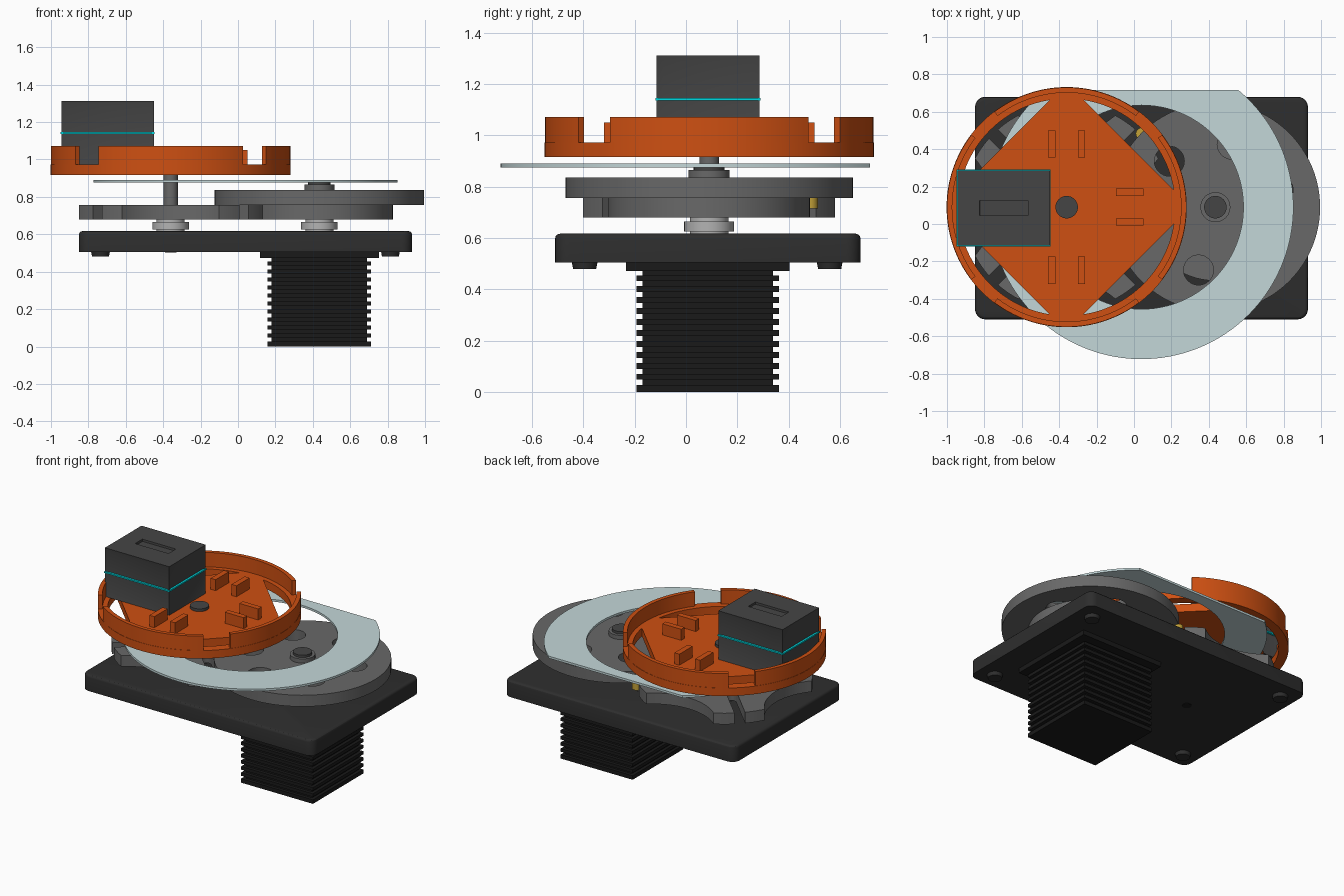
import bpy, bmesh
from math import sin, cos, pi, radians, sqrt, asin, atan2
from mathutils import Vector

if "Cube" in bpy.data.objects:
    bpy.data.objects.remove(bpy.data.objects["Cube"])

WHEEL, DRIVE, RING = (-0.36, 0.09), (0.435, 0.09), (0.04, 0.09)


def mat(name, *rgb):
    m = bpy.data.materials.new(name)
    m.diffuse_color = (*rgb, 1)
    m.use_nodes = True
    m.node_tree.nodes["Principled BSDF"].inputs["Base Color"].default_value = m.diffuse_color
    return m


black = mat("black", 0.027, 0.027, 0.027)
coal = mat("coal", 0.01, 0.01, 0.01)
dark = mat("dark_grey", 0.06, 0.06, 0.06)
grey = mat("mid_grey", 0.14, 0.14, 0.14)
silver = mat("silver", 0.45, 0.45, 0.45)
orange = mat("orange", 0.62, 0.08, 0.006)
pale = mat("pale_acrylic", 0.55, 0.68, 0.69)
gold = mat("gold", 0.55, 0.36, 0.04)
cyan = mat("cyan", 0.0, 0.7, 0.75)


def finish(name, bm, m, at=(0, 0)):
    me = bpy.data.meshes.new(name)
    bm.to_mesh(me)
    bm.free()
    me.materials.clear()
    me.materials.append(m)
    o = bpy.data.objects.new(name, me)
    o.location = (at[0], at[1], 0)
    bpy.context.collection.objects.link(o)
    bpy.context.view_layer.objects.active = o
    bpy.ops.object.select_all(action='DESELECT')
    o.select_set(True)
    bpy.ops.object.shade_smooth_by_angle(angle=radians(30))
    return o


def cube_bm(x0, x1, y0, y1, z0, z1):
    bm = bmesh.new()
    bmesh.ops.create_cube(bm, size=1)
    for v in bm.verts:
        v.co = Vector(((x0 + x1) / 2 + v.co.x * (x1 - x0),
                       (y0 + y1) / 2 + v.co.y * (y1 - y0),
                       (z0 + z1) / 2 + v.co.z * (z1 - z0)))
    return bm


def box(name, m, *dims, at=(0, 0)):
    return finish(name, cube_bm(*dims), m, at)


def arc(cx, cy, r, a0, a1, n):
    return [(cx + r * cos(a0 + (a1 - a0) * i / n), cy + r * sin(a0 + (a1 - a0) * i / n))
            for i in range(n + 1)]


def circle(r, cx=0, cy=0, n=96):
    return arc(cx, cy, r, 0, 2 * pi, n)[:-1]


def turn(pts, a):
    return [(x * cos(a) - y * sin(a), x * sin(a) + y * cos(a)) for x, y in pts]


def plate(name, m, loops, z0, z1, at=(0, 0)):
    """Extrude an outline (further loops are holes) from z0 to z1."""
    cu = bpy.data.curves.new(name + "_outline", 'CURVE')
    cu.dimensions, cu.fill_mode, cu.extrude = '2D', 'BOTH', (z1 - z0) / 2
    for pts in loops:
        s = cu.splines.new('POLY')
        s.points.add(len(pts) - 1)
        for p, q in zip(s.points, pts):
            p.co = (*q, 0, 1)
        s.use_cyclic_u = True
    tmp = bpy.data.objects.new(name + "_outline", cu)
    bpy.context.collection.objects.link(tmp)
    me = bpy.data.meshes.new_from_object(tmp.evaluated_get(bpy.context.evaluated_depsgraph_get()))
    bm = bmesh.new()
    bm.from_mesh(me)
    bpy.data.objects.remove(tmp)
    bpy.data.meshes.remove(me)
    bmesh.ops.remove_doubles(bm, verts=bm.verts, dist=1e-5)
    bmesh.ops.translate(bm, verts=bm.verts, vec=(0, 0, (z0 + z1) / 2))
    bmesh.ops.recalc_face_normals(bm, faces=bm.faces)
    return finish(name, bm, m, at)


def disc(name, m, r, z0, z1, at, n=48, r_low=None):
    bm = bmesh.new()
    bmesh.ops.create_cone(bm, cap_ends=True, segments=n, radius1=r_low or r, radius2=r, depth=z1 - z0)
    bmesh.ops.translate(bm, verts=bm.verts, vec=(0, 0, (z0 + z1) / 2))
    return finish(name, bm, m, at)


# Base plate with rounded corners and softened edges
bm = cube_bm(-0.85, 0.93, -0.51, 0.68, 0.505, 0.617)
upright = [e for e in bm.edges if abs(e.verts[0].co.z - e.verts[1].co.z) > 0.05]
bmesh.ops.bevel(bm, geom=upright, offset=0.055, segments=6, affect='EDGES', profile=0.5)
rim = [e for e in bm.edges if all(v.co.z > 0.6 for v in e.verts)]
bmesh.ops.bevel(bm, geom=rim, offset=0.018, segments=3, affect='EDGES', profile=0.5)
finish("base_plate", bm, black)
for x in (-0.735, 0.815):
    for y in (-0.395, 0.56):
        disc("foot", black, 0.05, 0.48, 0.506, (x, y), 24, 0.045)
disc("underside_screw", coal, 0.03, 0.502, 0.507, WHEEL, 24)

# Finned motor below the base
box("motor_body", coal, -0.255, 0.255, -0.255, 0.255, 0.01, 0.48, at=(0.435, 0.085))
box("motor_end_cap", coal, -0.277, 0.277, -0.277, 0.277, 0, 0.028, at=(0.435, 0.085))
box("motor_flange", coal, -0.318, 0.318, -0.318, 0.318, 0.472, 0.507, at=(0.435, 0.085))
for i in range(10):
    z = 0.048 + i * 0.0428
    box("motor_fin", coal, -0.277, 0.277, -0.277, 0.277, z, z + 0.022, at=(0.435, 0.085))

# Bearings and shafts
for c in (WHEEL, DRIVE):
    disc("bearing_neck", silver, 0.075, 0.615, 0.682, c)
    disc("bearing_collar", silver, 0.097, 0.625, 0.665, c)
disc("turntable_shaft", grey, 0.038, 0.74, 0.93, WHEEL)
disc("turntable_shaft_cap", dark, 0.06, 0.96, 0.992, WHEEL)
disc("drive_hub", grey, 0.08, 0.83, 0.865, DRIVE)
disc("drive_shaft_end", dark, 0.06, 0.86, 0.882, DRIVE)

# Four-slot indexing wheel
D, R, r, w, u = 0.795, 0.4, 0.555, 0.034, 0.235
x = (r * r + D * D - R * R) / (2 * D)
y = sqrt(r * r - x * x)
phi, tip, edge = asin(y / R), atan2(y, x), asin(w / r)
quarter = arc(D, 0, R, pi + phi, pi - phi, 20) + arc(0, 0, r, tip, pi / 4 - edge, 6)[1:]
quarter += turn(arc(u, 0, w, -pi / 2, -3 * pi / 2, 10), pi / 4)
quarter += arc(0, 0, r, pi / 4 + edge, pi / 2 - tip, 6)[:-1]
plate("indexing_wheel", grey, [sum((turn(quarter, k * pi / 2) for k in range(4)), [])],
      0.68, 0.757, WHEEL)

# Drive wheel with holes, locking crescent and pin
holes = [circle(0.08, 0.348 * cos(radians(15 + 60 * k)), 0.348 * sin(radians(15 + 60 * k)), 32)
         for k in range(6)]
plate("drive_wheel", grey, [circle(0.56)] + holes, 0.757, 0.836, DRIVE)
L, C = 0.393, 0.57
x = (L * L + D * D - C * C) / (2 * D)
y = sqrt(L * L - x * x)
t, phi = atan2(y, x), asin(y / C)
lock = arc(0, 0, L, t, 2 * pi - t, 64) + arc(D, 0, C, pi + phi, pi - phi, 20)[1:-1]
plate("locking_crescent", grey, [turn(lock, radians(135))], 0.68, 0.757, DRIVE)
disc("drive_pin", gold, 0.031, 0.715, 0.76, (0.04, 0.483), 24)

# Clear ring plate with one flat side
r, flat = 0.8125, 0.627
a = asin(flat / r)
plate("ring_plate", pale, [arc(0, 0, r, pi - a, 2 * pi + a, 110), circle(0.545)],
      0.876, 0.891, RING)

# Orange turntable: floor with four windows, wall segments and ribs
h = radians(36)
windows = [arc(0, 0, 0.58, pi / 4 + k * pi / 2 - h, pi / 4 + k * pi / 2 + h, 20) for k in range(4)]
plate("turntable_floor", orange, [circle(0.642, n=128)] + windows, 0.917, 0.973, WHEEL)
g = radians(7.8)
for k in range(4):
    a0, a1 = pi / 4 + k * pi / 2 + g, pi / 4 + (k + 1) * pi / 2 - g
    seg = arc(0, 0, 0.64, a0, a1, 28) + arc(0, 0, 0.612, a1, a0, 28)
    plate("turntable_wall", orange, [seg], 0.97, 1.073, WHEEL)
    for s in (-1, 1):
        rib = [(0.265, s * 0.08 - 0.019), (0.41, s * 0.08 - 0.019),
               (0.41, s * 0.08 + 0.019), (0.265, s * 0.08 + 0.019)]
        plate("turntable_rib", orange, [turn(rib, k * pi / 2)], 0.97, 1.05, WHEEL)

# Payload box with recessed panels, top slot and coloured band
bm = cube_bm(-0.945, -0.45, -0.115, 0.287, 0.972, 1.312)
bm.normal_update()
sides = [f for f in bm.faces if abs(f.normal.z) < 0.5]
top = next(f for f in bm.faces if f.normal.z > 0.5)
bmesh.ops.inset_individual(bm, faces=sides, thickness=0.037, depth=-0.01)
bmesh.ops.inset_individual(bm, faces=[top], thickness=0.1, depth=0)
for v in top.verts:
    v.co.x = -0.825 if v.co.x < -0.7 else -0.567
    v.co.y = 0.046 if v.co.y < 0.086 else 0.126
bm.normal_update()
bmesh.ops.inset_individual(bm, faces=[top], thickness=0.001, depth=-0.015)
finish("payload_box", bm, dark)
box("payload_band", cyan, -0.949, -0.446, -0.119, 0.291, 1.137, 1.147)
